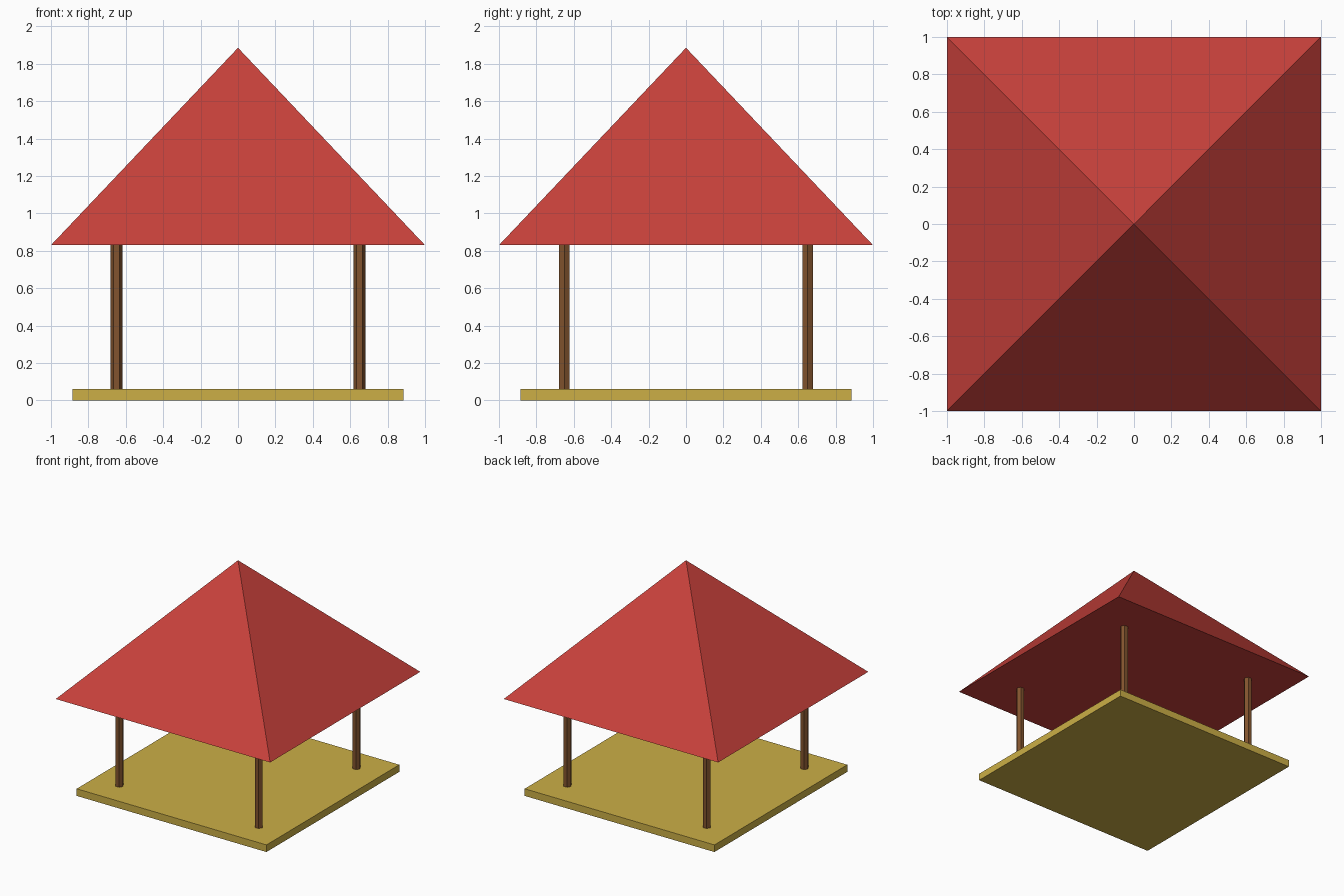
import bpy
import math

if "Cube" in bpy.data.objects:
    bpy.data.objects.remove(bpy.data.objects["Cube"])


def material(name, rgb):
    """Flat colour from 0-255 sRGB values."""
    def lin(c):
        c /= 255
        return c / 12.92 if c <= 0.04045 else ((c + 0.055) / 1.055) ** 2.4
    m = bpy.data.materials.new(name)
    m.diffuse_color = (*[lin(c) for c in rgb], 1)
    m.use_nodes = True
    m.node_tree.nodes["Principled BSDF"].inputs["Base Color"].default_value = m.diffuse_color
    return m


def finish(name, mat):
    ob = bpy.context.object
    ob.name = name
    ob.data.materials.append(mat)
    return ob


red = material("roof red", (200, 65, 59))
sand = material("floor sand yellow", (204, 175, 70))
brown = material("post brown", (130, 84, 46))

# Square floor slab
bpy.ops.mesh.primitive_cube_add(size=1, location=(0, 0, 0.03))
slab = finish("floor_slab", sand)
slab.scale = (1.77, 1.77, 0.06)

# Four six-sided posts, flat face to the front
for side_y, y in (("front", -0.65), ("back", 0.65)):
    for side_x, x in (("left", -0.65), ("right", 0.65)):
        bpy.ops.mesh.primitive_cylinder_add(
            vertices=6, radius=0.032, depth=0.82,
            location=(x, y, 0.44), rotation=(0, 0, math.radians(30)))
        finish(f"{side_y}_{side_x}_post", brown)

# Pyramid roof with closed underside
bpy.ops.mesh.primitive_cone_add(
    vertices=4, radius1=math.sqrt(2), radius2=0, depth=1.055,
    location=(0, 0, 0.83 + 1.055 / 2), rotation=(0, 0, math.radians(45)))
finish("pyramid_roof", red)
